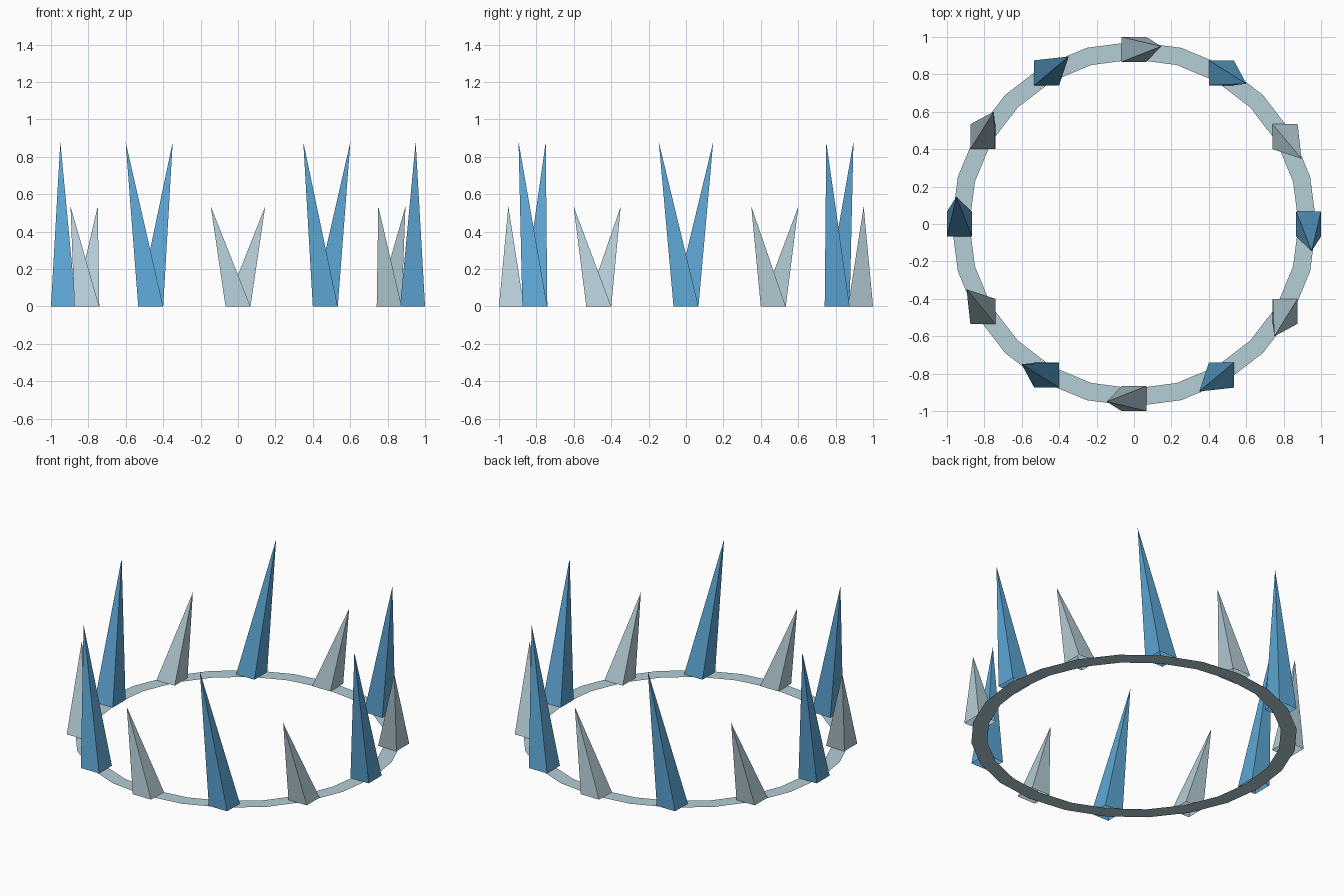
import bpy, bmesh, math

if "Cube" in bpy.data.objects:
    bpy.data.objects.remove(bpy.data.objects["Cube"])

def material(name, rgb):
    m = bpy.data.materials.new(name)
    m.diffuse_color = (*rgb, 1)
    m.use_nodes = True
    m.node_tree.nodes["Principled BSDF"].inputs["Base Color"].default_value = m.diffuse_color
    return m

BLUE = material("ice blue", (0.11, 0.38, 0.66))
PALE = material("pale grey blue", (0.46, 0.61, 0.68))

def finish(bm, name, mat):
    me = bpy.data.meshes.new(name)
    bm.to_mesh(me)
    bm.free()
    me.materials.append(mat)
    ob = bpy.data.objects.new(name, me)
    bpy.context.collection.objects.link(ob)

def polar(r, a, z=0):
    return (r * math.cos(a), r * math.sin(a), z)

# Flat band on the ground
SEG = 24
bm = bmesh.new()
outer = [bm.verts.new(polar(0.975, math.tau * i / SEG)) for i in range(SEG)]
inner = [bm.verts.new(polar(0.88, math.tau * i / SEG)) for i in range(SEG)]
for i in range(SEG):
    j = (i + 1) % SEG
    bm.faces.new((outer[i], outer[j], inner[j], inner[i]))
finish(bm, "base_ring", PALE)

# Leaning open-bottomed spikes: square axis-aligned feet, tips swept clockwise
H = 0.0667
for k in range(12):
    a = math.radians(30 * k)
    tall = k % 2 == 0
    cx, cy, _ = polar(0.9333, a)
    bm = bmesh.new()
    foot = [bm.verts.new((cx + sx * H, cy + sy * H, 0))
            for sx, sy in ((-1, -1), (1, -1), (1, 1), (-1, 1))]
    tip = bm.verts.new(polar(0.961, a - math.radians(8.7), 0.88 if tall else 0.535))
    for i in range(4):
        bm.faces.new((foot[i], foot[(i + 1) % 4], tip))
    finish(bm, f"{'tall' if tall else 'short'}_spike_{k}", BLUE if tall else PALE)
